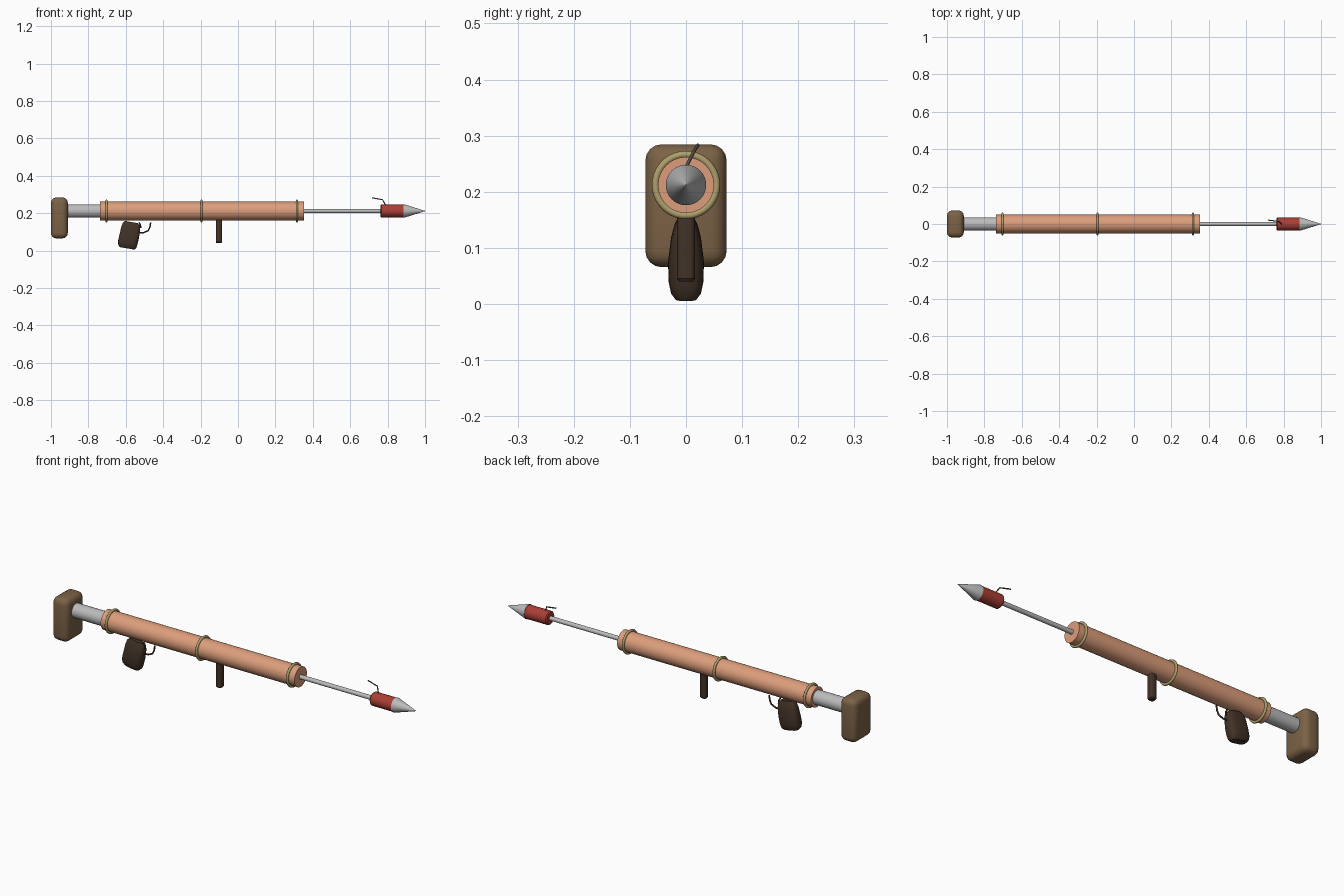
import bpy, bmesh, math
from mathutils import Vector

if "Cube" in bpy.data.objects:
    bpy.data.objects.remove(bpy.data.objects["Cube"], do_unlink=True)

AXIS = 0.212  # height of the barrel axis


def material(name, rgb):
    m = bpy.data.materials.new(name)
    m.use_nodes = True
    m.diffuse_color = (*rgb, 1)
    m.node_tree.nodes["Principled BSDF"].inputs["Base Color"].default_value = (*rgb, 1)
    return m


COPPER = material("copper", (0.72, 0.34, 0.2))
STEEL = material("steel", (0.5, 0.5, 0.5))
WOOD = material("brown wood", (0.2, 0.122, 0.062))
DARK = material("dark wood", (0.055, 0.032, 0.02))
RED = material("red", (0.4, 0.05, 0.035))
BRASS = material("brass", (0.42, 0.35, 0.15))
WIRE = material("dark wire", (0.09, 0.08, 0.06))


def finish(obj, name, mat, angle=35):
    obj.name = name
    obj.data.materials.append(mat)
    bpy.ops.object.select_all(action="DESELECT")
    obj.select_set(True)
    bpy.context.view_layer.objects.active = obj
    bpy.ops.object.shade_smooth_by_angle(angle=math.radians(angle))
    return obj


def skin(name, rings, mat):
    """Join equal rings of points into a closed skin with end caps."""
    bm = bmesh.new()
    loops = [[bm.verts.new(p) for p in ring] for ring in rings]
    n = len(loops[0])
    for a, b in zip(loops, loops[1:]):
        for i in range(n):
            j = (i + 1) % n
            bm.faces.new((a[i], a[j], b[j], b[i]))
    bm.faces.new(loops[0])
    bm.faces.new(loops[-1])
    bmesh.ops.recalc_face_normals(bm, faces=bm.faces)
    mesh = bpy.data.meshes.new(name)
    bm.to_mesh(mesh)
    bm.free()
    obj = bpy.data.objects.new(name, mesh)
    bpy.context.collection.objects.link(obj)
    return finish(obj, name, mat)


def turned(name, profile, mat, sides=32):
    """Revolve (x, radius) pairs about the barrel axis."""
    turns = [2 * math.pi * i / sides for i in range(sides)]
    return skin(name, [[(x, r * math.cos(t), AXIS + r * math.sin(t)) for t in turns]
                       for x, r in profile], mat)


def handle(name, sections, slope, mat, sides=24, power=0.6):
    """Stack rounded-square sections: centre x, z, half length, half width."""
    def soft(v):
        return math.copysign(abs(v) ** power, v)
    rings = []
    for cx, cz, hx, hy in sections:
        ring = []
        for i in range(sides):
            t = 2 * math.pi * i / sides
            dx = hx * soft(math.cos(t))
            ring.append((cx + dx, hy * soft(math.sin(t)), cz + slope * dx))
        rings.append(ring)
    return skin(name, rings, mat)


def wire(name, points, radius, mat):
    curve = bpy.data.curves.new(name, "CURVE")
    curve.dimensions = "3D"
    curve.bevel_depth = radius
    curve.bevel_resolution = 2
    curve.use_fill_caps = True
    spline = curve.splines.new("POLY")
    spline.points.add(len(points) - 1)
    for p, co in zip(spline.points, points):
        p.co = (*co, 1)
    curve.materials.append(mat)
    obj = bpy.data.objects.new(name, curve)
    bpy.context.collection.objects.link(obj)


# Shoulder stock
bpy.ops.mesh.primitive_cube_add(size=1, location=(-0.955, 0, 0.175))
stock = bpy.context.object
stock.scale = (0.09, 0.145, 0.219)
bpy.ops.object.transform_apply(location=False, rotation=False, scale=True)
bevel = stock.modifiers.new("rounded", "BEVEL")
bevel.width = 0.029
bevel.segments = 4
bpy.ops.object.modifier_apply(modifier=bevel.name)
finish(stock, "shoulder_stock", WOOD, 50)

# Barrel, rear pipe and rod
turned("rear_pipe", [(-0.93, 0.036), (-0.72, 0.036)], STEEL)
turned("barrel", [(-0.737, 0.05), (0.352, 0.05)], COPPER)
turned("rod", [(0.34, 0.011), (0.78, 0.011)], STEEL, 16)

# Bands around the barrel
for i, x in enumerate((-0.703, -0.195, 0.315)):
    bpy.ops.mesh.primitive_torus_add(
        location=(x, 0, AXIS), rotation=(0, math.pi / 2, 0), major_segments=40,
        minor_segments=10, major_radius=0.0545, minor_radius=0.0065)
    finish(bpy.context.object, f"barrel_band_{i + 1}", BRASS, 50)

# Charge and pointed tip
turned("charge", [(0.761, 0.03), (0.766, 0.034), (0.886, 0.034)], RED)
turned("pointed_tip", [(0.884, 0.036), (0.888, 0.036), (1.0, 0.001)], STEEL)

# Fuse wire on the charge
wire("fuse", [(0.789, 0, 0.244), (0.773, 0.014, 0.272), (0.716, 0.021, 0.283)], 0.003, WIRE)

# Rear grip, swept back towards the bottom
handle("rear_grip", [
    (-0.592, 0.012, 0.040, 0.020),
    (-0.592, 0.022, 0.048, 0.027),
    (-0.590, 0.040, 0.052, 0.031),
    (-0.582, 0.075, 0.052, 0.032),
    (-0.574, 0.115, 0.051, 0.027),
    (-0.570, 0.138, 0.047, 0.021),
    (-0.570, 0.153, 0.034, 0.014)], -0.17, DARK)

# Front grip post
handle("front_grip", [
    (-0.102, 0.040, 0.013, 0.012),
    (-0.102, 0.045, 0.0165, 0.016),
    (-0.102, 0.170, 0.0165, 0.016)], 0, DARK)

# Trigger guard and trigger
wire("trigger_guard", [(-0.535, 0, 0.095), (-0.505, 0, 0.096), (-0.480, 0, 0.107),
                       (-0.471, 0, 0.125), (-0.467, 0, 0.150)], 0.004, DARK)
wire("trigger", [(-0.530, 0, 0.152), (-0.522, 0, 0.138), (-0.520, 0, 0.122)], 0.004, DARK)
